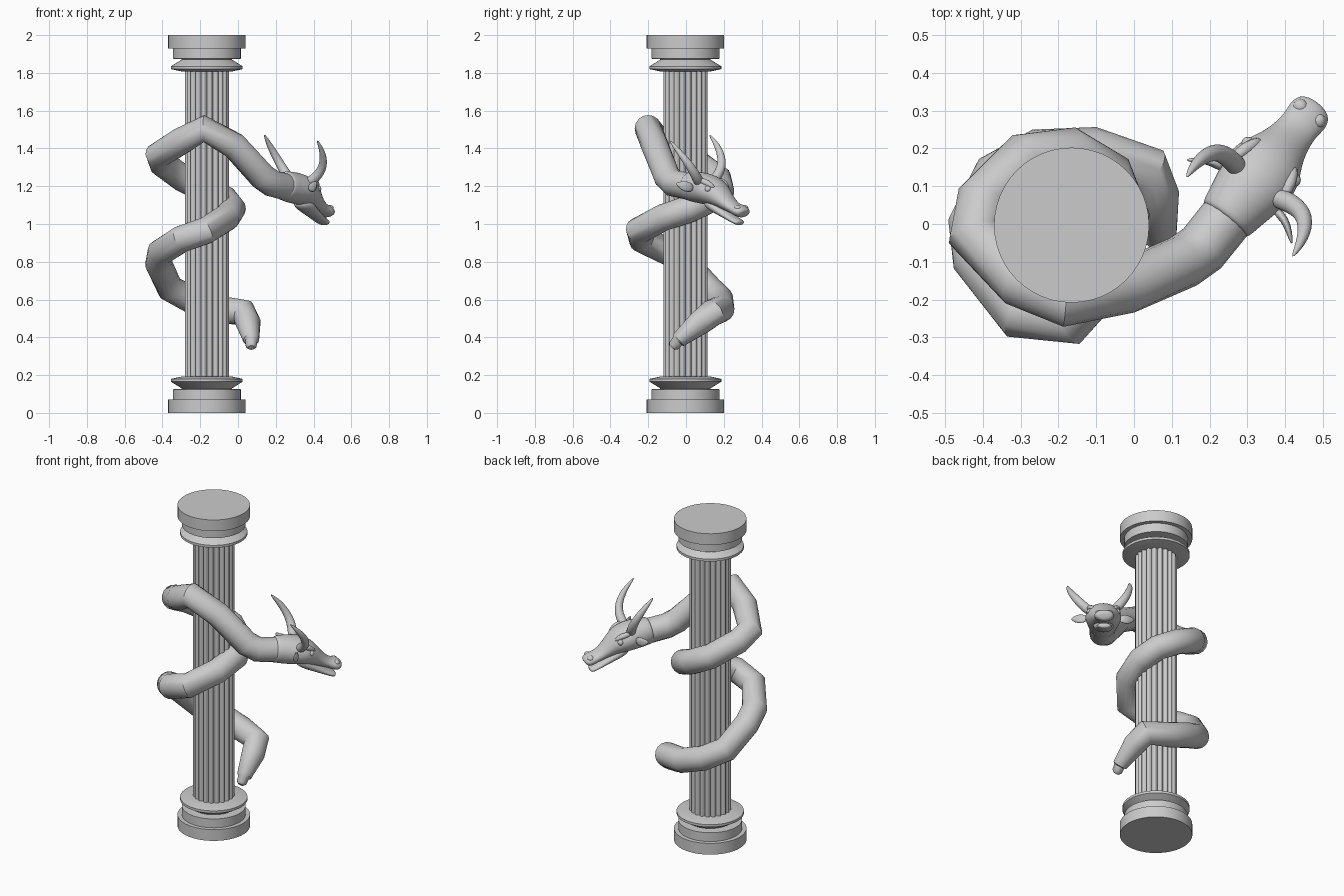
import bpy, bmesh, math
from mathutils import Vector

if "Cube" in bpy.data.objects:
    bpy.data.objects.remove(bpy.data.objects["Cube"])

stone = bpy.data.materials.new("grey stone")
stone.diffuse_color = (0.6, 0.6, 0.6, 1)
stone.use_nodes = True
stone.node_tree.nodes["Principled BSDF"].inputs["Base Color"].default_value = stone.diffuse_color


def finish(name, bm, angle=35, subsurf=0):
    """Turn a bmesh into a named, shaded object."""
    bmesh.ops.recalc_face_normals(bm, faces=bm.faces[:])
    me = bpy.data.meshes.new(name)
    bm.to_mesh(me)
    bm.free()
    ob = bpy.data.objects.new(name, me)
    bpy.context.collection.objects.link(ob)
    me.materials.append(stone)
    if subsurf:
        ob.modifiers.new("smooth", "SUBSURF").levels = subsurf
        ob.modifiers["smooth"].render_levels = subsurf
    bpy.ops.object.select_all(action="DESELECT")
    ob.select_set(True)
    bpy.context.view_layer.objects.active = ob
    if subsurf:
        me.polygons.foreach_set("use_smooth", [True] * len(me.polygons))
    else:
        bpy.ops.object.shade_smooth_by_angle(angle=math.radians(angle))
    return ob


def skin(bm, rings):
    """Bridge rings of points and cap both ends."""
    vr = [[bm.verts.new(p) for p in r] for r in rings]
    n = len(vr[0])
    for a, b in zip(vr, vr[1:]):
        for i in range(n):
            j = (i + 1) % n
            bm.faces.new((a[i], a[j], b[j], b[i]))
    bm.faces.new(vr[0][::-1])
    bm.faces.new(vr[-1])


def loft(name, stations, sides=16, ref=(0, 0, 1), subsurf=0, angle=35):
    """Oval tube through stations (x, y, z, half width, half height)."""
    pts = [Vector(s[:3]) for s in stations]
    rings = []
    for i, s in enumerate(stations):
        a = (pts[i] - pts[i - 1]).normalized() if i else None
        b = (pts[i + 1] - pts[i]).normalized() if i < len(pts) - 1 else None
        t = ((a or b) + (b or a)).normalized()
        side = t.cross(Vector(ref)).normalized()
        up = side.cross(t)
        w, h = s[3], s[-1]
        rings.append([pts[i] + side * w * math.cos(k * math.tau / sides)
                      + up * h * math.sin(k * math.tau / sides) for k in range(sides)])
    bm = bmesh.new()
    skin(bm, rings)
    return finish(name, bm, angle, subsurf)


def ball(name, loc, size):
    bm = bmesh.new()
    bmesh.ops.create_uvsphere(bm, u_segments=12, v_segments=8, radius=1)
    for v in bm.verts:
        v.co = Vector((v.co.x * size[0], v.co.y * size[1], v.co.z * size[2])) + Vector(loc)
    return finish(name, bm, 60)


# Column: reeded shaft, and the same turned moulding at both ends
CX, CY = -0.165, -0.003
REEDS, STEPS = 20, 8


def shaft_ring(z):
    ring = []
    for k in range(REEDS * STEPS):
        a = k * math.tau / (REEDS * STEPS)
        r = 0.103 + 0.015 * abs(math.sin(a * REEDS / 2))
        ring.append((CX + r * math.cos(a), CY + r * math.sin(a), z))
    return ring


bm = bmesh.new()
skin(bm, [shaft_ring(0), shaft_ring(1.95)])
finish("column_shaft", bm, 40)

moulding = [(0.205, 0), (0.205, 0.07), (0.18, 0.07), (0.18, 0.125), (0.13, 0.128),
            (0.19, 0.165), (0.19, 0.18), (0.13, 0.193)]
for name, flip in (("column_base", False), ("column_capital", True)):
    bm = bmesh.new()
    skin(bm, [[(CX + r * math.cos(k * math.tau / 48), CY + r * math.sin(k * math.tau / 48),
                2 - z if flip else z) for k in range(48)] for r, z in moulding])
    finish(name, bm, 30)

# Serpent body: tail tip, two turns round the column, then out to the neck
tail = [(0.07, -0.075, 0.345, 0.016), (0.07, -0.065, 0.355, 0.029),
        (0.07, -0.045, 0.38, 0.032), (0.07, -0.04, 0.385, 0.042),
        (0.055, 0.07, 0.475, 0.066)]
coil = [(0.03, 0.14, 0.53), (-0.11, 0.185, 0.55), (-0.25, 0.18, 0.60), (-0.36, 0.12, 0.66),
        (-0.42, 0.0, 0.79), (-0.41, -0.09, 0.85), (-0.30, -0.235, 0.92),
        (-0.17, -0.25, 0.965), (-0.06, -0.12, 1.035), (-0.03, 0.02, 1.08),
        (-0.07, 0.125, 1.13), (-0.17, 0.185, 1.18), (-0.29, 0.17, 1.24),
        (-0.40, 0.06, 1.32), (-0.42, -0.03, 1.365), (-0.30, -0.15, 1.44),
        (-0.18, -0.20, 1.505), (-0.02, -0.165, 1.415), (0.13, -0.10, 1.25),
        (0.18, -0.065, 1.215), (0.26, 0.035, 1.195)]
loft("serpent_body", tail + [p + (0.072,) for p in coil], 16, angle=40)


# Head: oval sections along the facing direction
F, S = Vector((0.62, 0.78, 0)), Vector((0.78, -0.62, 0))


def at(d, s, z):
    """Point d ahead of the neck, s to the head's right, at height z."""
    return tuple(Vector((0.2, -0.04, z)) + F * d + S * s)


def head_loft(name, rows, sides=14):
    return loft(name, [at(d, 0, z) + (w, h) for d, z, w, h in rows], sides, subsurf=2)


head_loft("skull_and_snout", [
    (0.06, 1.205, 0.07, 0.07), (0.07, 1.203, 0.08, 0.08), (0.13, 1.195, 0.09, 0.085),
    (0.20, 1.185, 0.108, 0.085), (0.255, 1.165, 0.1, 0.075), (0.30, 1.135, 0.072, 0.055),
    (0.35, 1.10, 0.057, 0.036), (0.39, 1.08, 0.054, 0.03), (0.42, 1.07, 0.06, 0.036),
    (0.445, 1.058, 0.052, 0.03), (0.452, 1.052, 0.03, 0.018)])
head_loft("lower_jaw", [
    (0.20, 1.13, 0.06, 0.04), (0.26, 1.09, 0.06, 0.034), (0.32, 1.055, 0.048, 0.024),
    (0.38, 1.022, 0.044, 0.018), (0.415, 1.008, 0.042, 0.018), (0.425, 1.004, 0.024, 0.01)], 12)

# Paired details on the face
for tag, m in (("left", -1), ("right", 1)):
    ball(tag + "_nostril", at(0.425, m * 0.03, 1.085), (0.02, 0.02, 0.016))
    ball(tag + "_eye", at(0.262, m * 0.078, 1.185), (0.018, 0.018, 0.018))
    loft(tag + "_brow", [at(0.20, m * 0.085, 1.235) + (0.012,),
                         at(0.25, m * 0.075, 1.222) + (0.022,),
                         at(0.295, m * 0.055, 1.185) + (0.01,)], 8, subsurf=1)
    loft(tag + "_ear", [at(0.17, m * 0.085, 1.19) + (0.014, 0.016),
                        at(0.165, m * 0.125, 1.195) + (0.012, 0.034),
                        at(0.145, m * 0.155, 1.205) + (0.009, 0.026),
                        at(0.125, m * 0.18, 1.215) + (0.003, 0.004)], 8, subsurf=1)

# Horns: each sweeps outward, up and back
horn_radii = (0.03, 0.028, 0.024, 0.017, 0.004)
horns = {
    "left_horn": [(0.29, 0.13, 1.21), (0.25, 0.18, 1.27), (0.21, 0.195, 1.34),
                  (0.165, 0.165, 1.42), (0.138, 0.122, 1.475)],
    "right_horn": [(0.36, 0.075, 1.21), (0.42, 0.055, 1.25), (0.455, 0.02, 1.31),
                   (0.45, -0.035, 1.38), (0.418, -0.088, 1.445)]}
for name, pts in horns.items():
    loft(name, [p + (r,) for p, r in zip(pts, horn_radii)], 10, ref=F, subsurf=2)
